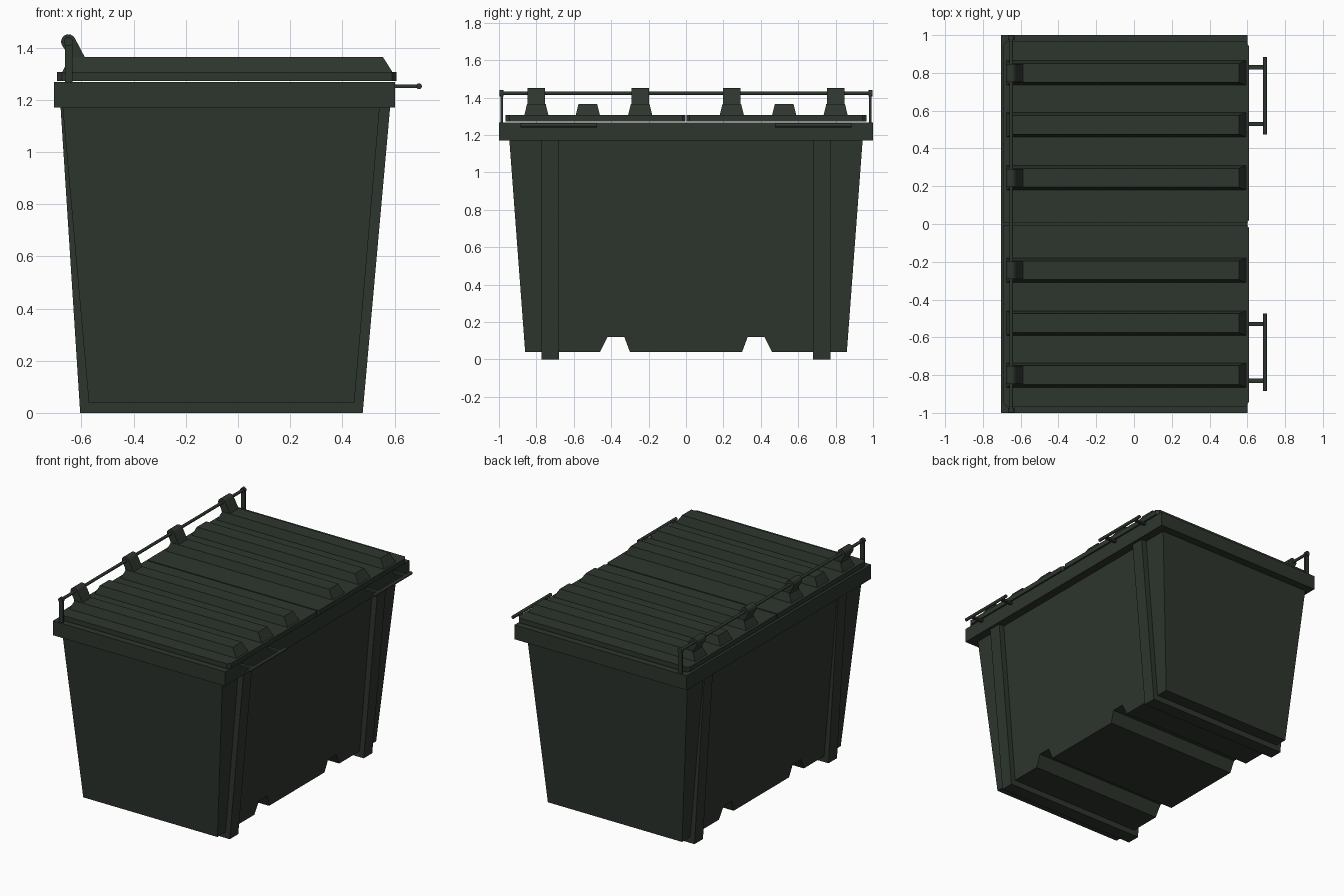
import bpy, bmesh, math
from mathutils import Vector

if "Cube" in bpy.data.objects:
    bpy.data.objects.remove(bpy.data.objects["Cube"])

green = bpy.data.materials.new("dark_green")
green.diffuse_color = (0.027, 0.036, 0.027, 1)
green.use_nodes = True
green.node_tree.nodes["Principled BSDF"].inputs["Base Color"].default_value = green.diffuse_color


def finish(name, bm):
    bmesh.ops.recalc_face_normals(bm, faces=bm.faces)
    me = bpy.data.meshes.new(name)
    bm.to_mesh(me)
    bm.free()
    me.materials.append(green)
    ob = bpy.data.objects.new(name, me)
    bpy.context.collection.objects.link(ob)
    return ob


def loft(name, ring_a, ring_b):
    """Solid between two matching closed rings of points."""
    bm = bmesh.new()
    a = [bm.verts.new(p) for p in ring_a]
    b = [bm.verts.new(p) for p in ring_b]
    bm.faces.new(a)
    bm.faces.new(b[::-1])
    n = len(a)
    for i in range(n):
        j = (i + 1) % n
        bm.faces.new((a[i], b[i], b[j], a[j]))
    return finish(name, bm)


def across(name, profile, x_left, x_right):
    """Run a (y, z) profile along x; the end positions are functions of z."""
    return loft(name, [(x_left(z), y, z) for y, z in profile],
                [(x_right(z), y, z) for y, z in profile])


def box(name, x0, x1, y0, y1, z0, z1):
    return across(name, [(y0, z0), (y1, z0), (y1, z1), (y0, z1)],
                  lambda z: x0, lambda z: x1)


def rod(name, p, q, r, sides=12):
    p, q = Vector(p), Vector(q)
    d = q - p
    bm = bmesh.new()
    bmesh.ops.create_cone(bm, cap_ends=True, segments=sides, radius1=r, radius2=r, depth=d.length)
    bmesh.ops.rotate(bm, verts=bm.verts, matrix=d.to_track_quat('Z', 'Y').to_matrix())
    bmesh.ops.translate(bm, verts=bm.verts, vec=(p + q) / 2)
    ob = finish(name, bm)
    bpy.context.view_layer.objects.active = ob
    ob.select_set(True)
    bpy.ops.object.shade_smooth_by_angle(angle=math.radians(40))
    ob.select_set(False)


def ramp(z0, v0, z1, v1):
    return lambda z: v0 + (v1 - v0) * (z - z0) / (z1 - z0)


# Tapered bin with two fork channels cut through the base
half = [(0.30, 0.04), (0.33, 0.12), (0.42, 0.12), (0.46, 0.04), (0.86, 0.04), (0.945, 1.18)]
profile = half + [(-y, z) for y, z in reversed(half)]
across("bin_body", profile, ramp(0.04, -0.572, 1.17, -0.672), ramp(0.04, 0.446, 1.17, 0.543))

# Heavy rim
box("rim", -0.705, 0.602, -1, 1, 1.17, 1.268)

HINGE_X, HINGE_Z = -0.65, 1.423

for s, side in ((-1, "front"), (1, "back")):
    # Bracing post on both long walls, joined by a foot rail underneath
    across(f"{side}_brace", [(s * 0.68, 0), (s * 0.772, 0), (s * 0.772, 1.175), (s * 0.68, 1.175)],
           ramp(0, -0.605, 1.17, -0.68), ramp(0, 0.478, 1.17, 0.583))

    # Lid leaf with clipped outer corners
    ring = [(-0.693, 0.004), (0.595, 0.004), (0.608, 0.02), (0.608, 0.943),
            (0.59, 0.965), (-0.675, 0.965), (-0.693, 0.945)]
    loft(f"{side}_lid", [(x, s * y, 1.273) for x, y in ring], [(x, s * y, 1.306) for x, y in ring])

    # Raised ribs on the lid
    for i, yc in enumerate((0.245, 0.525, 0.80)):
        y = s * yc
        loft(f"{side}_lid_rib_{i + 1}",
             [(-0.677, y - 0.066, 1.30), (0.596, y - 0.066, 1.30),
              (0.596, y + 0.066, 1.30), (-0.677, y + 0.066, 1.30)],
             [(-0.645, y - 0.05, 1.365), (0.555, y - 0.05, 1.365),
              (0.555, y + 0.05, 1.365), (-0.645, y + 0.05, 1.365)])
        # Hinge lug with a rounded eye on the outer and inner ribs
        if i != 1:
            arc = [(HINGE_X + 0.028 * math.cos(math.radians(a)),
                    HINGE_Z + 0.028 * math.sin(math.radians(a))) for a in range(30, 211, 20)]
            lug = arc + [(-0.655, 1.38), (-0.645, 1.34), (-0.575, 1.34)]
            loft(f"{side}_hinge_lug_{i + 1}", [(x, y - 0.047, z) for x, z in lug],
                 [(x, y + 0.047, z) for x, z in lug])

    # Hinge rod support
    box(f"{side}_rod_support", -0.664, -0.634, s * 0.985 - 0.006, s * 0.985 + 0.006, 1.26, 1.425)
    rod(f"{side}_rod_end", (HINGE_X, s * 0.975, HINGE_Z), (HINGE_X, s * 0.997, HINGE_Z), 0.017)

    # Grab handle on the right-hand rim
    rod(f"{side}_handle_bar", (0.694, s * 0.475, 1.252), (0.694, s * 0.885, 1.252), 0.011)
    for n, y in enumerate((0.53, 0.83)):
        box(f"{side}_handle_stem_{n + 1}", 0.595, 0.694, s * y - 0.011, s * y + 0.011, 1.245, 1.259)

# Hinge rod
rod("hinge_rod", (HINGE_X, -0.99, HINGE_Z), (HINGE_X, 0.99, HINGE_Z), 0.010)
